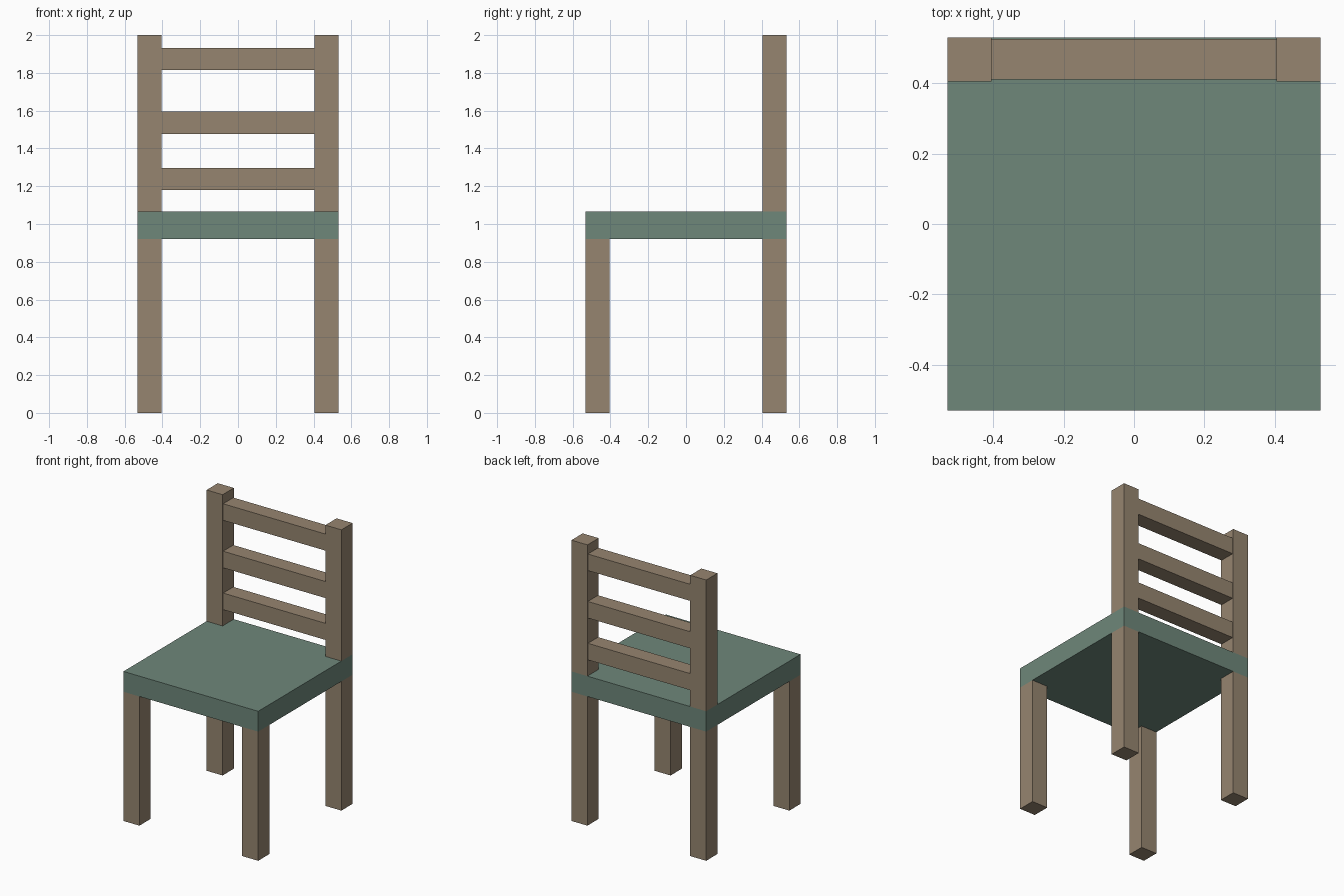
import bpy
import bmesh

if "Cube" in bpy.data.objects:
    bpy.data.objects.remove(bpy.data.objects["Cube"])


def material(name, rgb):
    m = bpy.data.materials.new(name)
    m.diffuse_color = (*rgb, 1.0)
    m.use_nodes = True
    m.node_tree.nodes["Principled BSDF"].inputs["Base Color"].default_value = m.diffuse_color
    return m


wood = material("brown wood", (0.305, 0.235, 0.162))
green = material("muted green", (0.156, 0.242, 0.195))


def box(name, x, y, z, mat):
    """Axis-aligned box from (min, max) ranges."""
    bm = bmesh.new()
    bmesh.ops.create_cube(bm, size=1.0)
    for v in bm.verts:
        v.co = [r[0] if c < 0 else r[1] for c, r in zip(v.co, (x, y, z))]
    mesh = bpy.data.meshes.new(name)
    bm.to_mesh(mesh)
    bm.free()
    mesh.materials.append(mat)
    obj = bpy.data.objects.new(name, mesh)
    bpy.context.collection.objects.link(obj)
    return obj


OUT, IN = 0.531, 0.405          # outer and inner faces of legs and posts
SEAT_LOW, SEAT_TOP = 0.92, 1.065

# Seat slab
box("seat", (-OUT, OUT), (-OUT, OUT), (SEAT_LOW, SEAT_TOP), green)

# Legs below the seat and back posts above it
for side, x in (("left", (-OUT, -IN)), ("right", (IN, OUT))):
    box(f"front_leg_{side}", x, (-OUT, -IN), (0, SEAT_LOW), wood)
    box(f"back_leg_{side}", x, (IN, OUT), (0, SEAT_LOW), wood)
    box(f"back_post_{side}", x, (IN, OUT), (SEAT_TOP, 2.0), wood)

# Backrest slats, slightly thinner than the posts
for i, z in enumerate((1.179, 1.477, 1.815)):
    box(f"back_slat_{i + 1}", (-IN, IN), (0.411, 0.526), (z, z + 0.118), wood)
